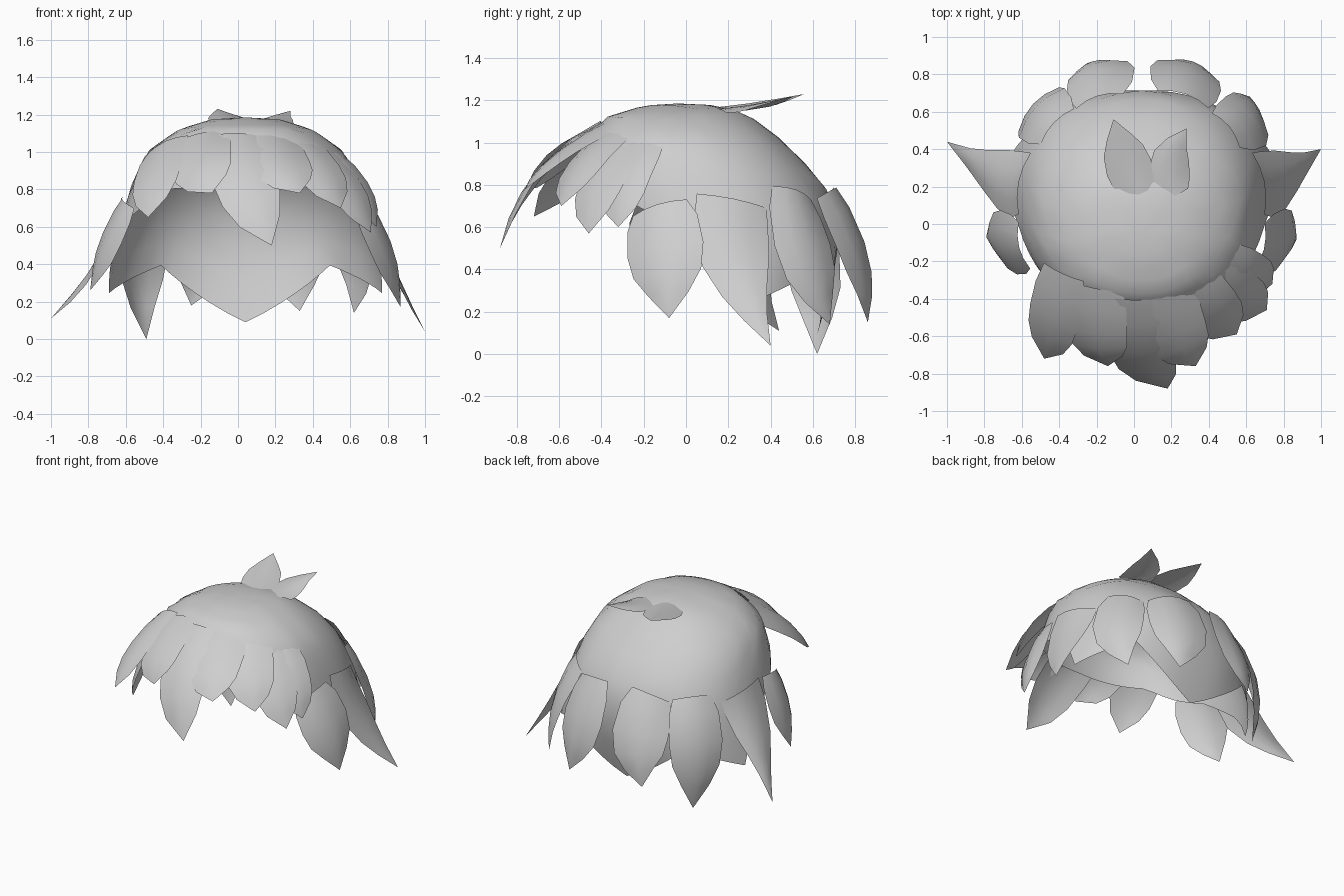
import bpy, bmesh, math
from mathutils import Vector

if "Cube" in bpy.data.objects:
    bpy.data.objects.remove(bpy.data.objects["Cube"])

mat = bpy.data.materials.new("light_grey")
mat.diffuse_color = (0.62, 0.62, 0.62, 1)
mat.use_nodes = True
mat.node_tree.nodes["Principled BSDF"].inputs["Base Color"].default_value = mat.diffuse_color


def finish(name, grid, closed=False):
    """Skin a grid of points into a smooth sheet."""
    bm = bmesh.new()
    rows = [[bm.verts.new(p) for p in row] for row in grid]
    for a, b in zip(rows, rows[1:]):
        n = len(a)
        for i in range(n if closed else n - 1):
            j = (i + 1) % n
            bm.faces.new((a[i], b[i], b[j], a[j]))
    bmesh.ops.remove_doubles(bm, verts=bm.verts, dist=0.0005)
    if closed:
        bmesh.ops.recalc_face_normals(bm, faces=bm.faces)
    me = bpy.data.meshes.new(name)
    bm.to_mesh(me)
    bm.free()
    me.materials.append(mat)
    ob = bpy.data.objects.new(name, me)
    bpy.context.collection.objects.link(ob)
    bpy.context.view_layer.objects.active = ob
    ob.select_set(True)
    bpy.ops.object.shade_smooth_by_angle(angle=math.radians(60))
    ob.select_set(False)
    return ob


def lerp_table(table, x):
    for a, b in zip(table, table[1:]):
        if x <= b[0]:
            f = (x - a[0]) / (b[0] - a[0])
            return [p + (q - p) * f for p, q in zip(a[1:], b[1:])]
    return list(table[-1][1:])


# Cap: level, height, half width, front y, back y
PROFILE = [(0, 1.185, 0.0, -0.04, -0.04), (1, 1.175, 0.18, -0.2, 0.18),
           (2, 1.12, 0.36, -0.38, 0.31), (3, 1.0, 0.53, -0.48, 0.47),
           (4, 0.8, 0.62, -0.52, 0.66), (5, 0.6, 0.67, -0.47, 0.72),
           (6, 0.4, 0.73, -0.42, 0.71), (7, 0.09, 0.8, -0.4, 0.62)]
# Jagged rim: angle away from the back, level reached
RIM = [(0, 7), (36, 6.02), (72, 6.5), (100, 5.0), (122, 4.5), (136, 4.0), (180, 3.9)]


def superpow(v, e=0.91):
    return math.copysign(abs(v) ** e, v)


cap = []
for k in range(11):
    row = []
    for i in range(60):
        deg = i * 6 if i <= 30 else i * 6 - 360
        level = lerp_table(RIM, abs(deg))[0] * k / 10
        z, hx, yf, yb = lerp_table(PROFILE, level)
        a = math.radians(deg)
        row.append((0.04 + hx * superpow(math.sin(a)),
                    (yf + yb) / 2 + (yb - yf) / 2 * superpow(math.cos(a)), z))
    cap.append(row)
finish("hair_cap", cap, closed=True)

# Lock outlines: position along the lock, relative width
LEAF = [(0, 0.72), (0.15, 0.93), (0.4, 1.0), (0.62, 0.88), (0.8, 0.52), (1, 0.0)]
WEDGE = [(0, 0.95), (0.2, 1.0), (0.45, 0.9), (0.65, 0.62), (0.82, 0.32), (1, 0.0)]
FLAT = [(0, 0.85), (0.2, 1.0), (0.45, 1.0), (0.65, 0.92), (0.82, 0.66), (1, 0.0)]


def lock(name, root, mid, tip, width, shape=LEAF, bulge=0.13, outward=None):
    """Curved pointed lock of hair passing through root, mid and tip."""
    root, mid, tip = Vector(root), Vector(mid), Vector(tip)
    ctrl = 2 * mid - (root + tip) / 2
    out = Vector(outward) if outward else mid - Vector((0.04, 0.1, 0.45))
    grid = []
    for t, w in shape:
        p = root * (1 - t) ** 2 + ctrl * 2 * t * (1 - t) + tip * t * t
        d = (ctrl - root) * (1 - t) + (tip - ctrl) * t
        side = d.cross(out).normalized()
        up = side.cross(d).normalized()
        h = width * w / 2
        grid.append([p + side * h * s + up * width * w * bulge * (0.5 - s * s)
                     for s in (-1, -0.5, 0, 0.5, 1)])
    return finish(name, grid)


# Back and temple locks
LOWER = [
    ("back_lock_left", (-.19, .67, .76), (-.19, .82, .46), (-.25, .86, .18), .38),
    ("back_lock_right", (.27, .68, .77), (.29, .82, .46), (.33, .86, .15), .4),
    ("back_corner_lock_left", (-.42, .53, .75), (-.52, .62, .4), (-.49, .62, 0), .36),
    ("back_corner_lock_right", (.5, .51, .77), (.63, .58, .46), (.62, .68, .14), .34),
    ("temple_lock_left", (-.6, -.12, .73), (-.71, -.1, .5), (-.79, -.07, .26), .36),
    ("temple_lock_right", (.68, -.13, .7), (.8, -.1, .45), (.87, -.08, .17), .38),
]
for item in LOWER:
    lock(*item)

# Long side points
lock("side_lock_left", (-.6, .22, .73), (-.735, .25, .43), (-1, .44, .11), .36, WEDGE, .1)
lock("side_lock_right", (.68, .22, .73), (.81, .245, .41), (1, .4, .04), .36, WEDGE, .1)

# Fringe locks
FRINGE = [
    ("fringe_centre", (.0, -.4, 1.09), (.04, -.7, .85), (.18, -.88, .5), .35),
    ("fringe_left", (-.2, -.34, 1.09), (-.2, -.6, .94), (-.14, -.76, .78), .34),
    ("fringe_outer_left", (-.38, -.26, 1.05), (-.44, -.52, .88), (-.48, -.72, .65), .3),
    ("fringe_right", (.17, -.36, 1.09), (.23, -.6, .94), (.33, -.76, .78), .34),
    ("fringe_mid_right", (.3, -.31, 1.07), (.43, -.48, .91), (.55, -.59, .7), .32),
    ("fringe_outer_right", (.4, -.26, 1.04), (.57, -.4, .83), (.71, -.46, .57), .3),
    ("fringe_side_right", (.5, -.2, 1.0), (.645, -.29, .82), (.74, -.32, .6), .26),
]
for item in FRINGE:
    lock(*item, FLAT, .09)

# Crown tufts
lock("crown_tuft_left", (.03, .16, 1.16), (-.04, .34, 1.18), (-.11, .56, 1.23),
     .25, LEAF, .1, (0, 0, 1))
lock("crown_tuft_right", (.22, .15, 1.15), (.19, .32, 1.17), (.28, .51, 1.22),
     .22, LEAF, .1, (0, 0, 1))
